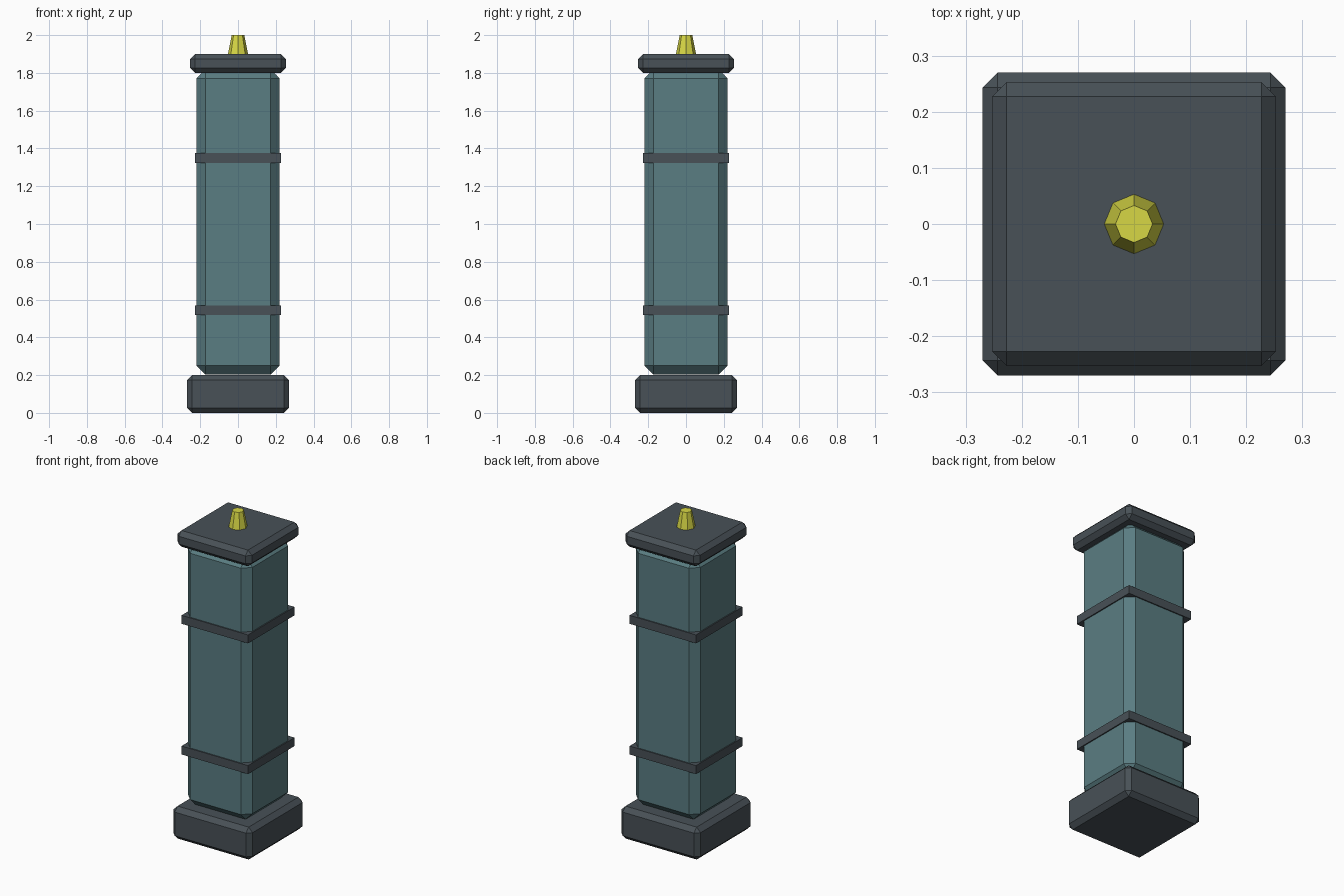
import bpy
import math

cube = bpy.data.objects.get("Cube")
if cube:
    bpy.data.objects.remove(cube, do_unlink=True)


def make_material(name, rgb):
    mat = bpy.data.materials.new(name)
    mat.use_nodes = True
    colour = (*rgb, 1.0)
    mat.diffuse_color = colour
    mat.node_tree.nodes["Principled BSDF"].inputs["Base Color"].default_value = colour
    return mat


slate = make_material("slate_grey", (0.065, 0.082, 0.095))
teal = make_material("dull_teal", (0.102, 0.205, 0.223))
yellow = make_material("yellow", (0.68, 0.68, 0.06))


def finish(name, mat):
    obj = bpy.context.object
    obj.name = name
    obj.data.name = name
    obj.data.materials.append(mat)
    return obj


def square_block(name, half, bottom, top, mat, chamfer=0.0):
    """Upright square block with optional flat chamfers on every edge."""
    bpy.ops.mesh.primitive_cube_add(size=1, location=(0, 0, (bottom + top) / 2))
    obj = finish(name, mat)
    obj.scale = (half * 2, half * 2, top - bottom)
    bpy.ops.object.transform_apply(location=False, rotation=False, scale=True)
    if chamfer:
        bevel = obj.modifiers.new("chamfer", "BEVEL")
        bevel.width = chamfer
        bevel.segments = 1
    return obj


# Plinth, shaft and cap
square_block("base", 0.27, 0.0, 0.2, slate, 0.027)
square_block("column", 0.22, 0.203, 1.818, teal, 0.047)
square_block("cap", 0.253, 1.8, 1.9, slate, 0.026)

# Bands around the shaft
for name, z in (("lower_band", 0.543), ("upper_band", 1.35)):
    square_block(name, 0.227, z - 0.026, z + 0.026, slate)

# Tapered eight-sided finial
bpy.ops.mesh.primitive_cone_add(vertices=8, radius1=0.053, radius2=0.033,
                                depth=0.1, location=(0, 0, 1.95))
finish("finial", yellow)
